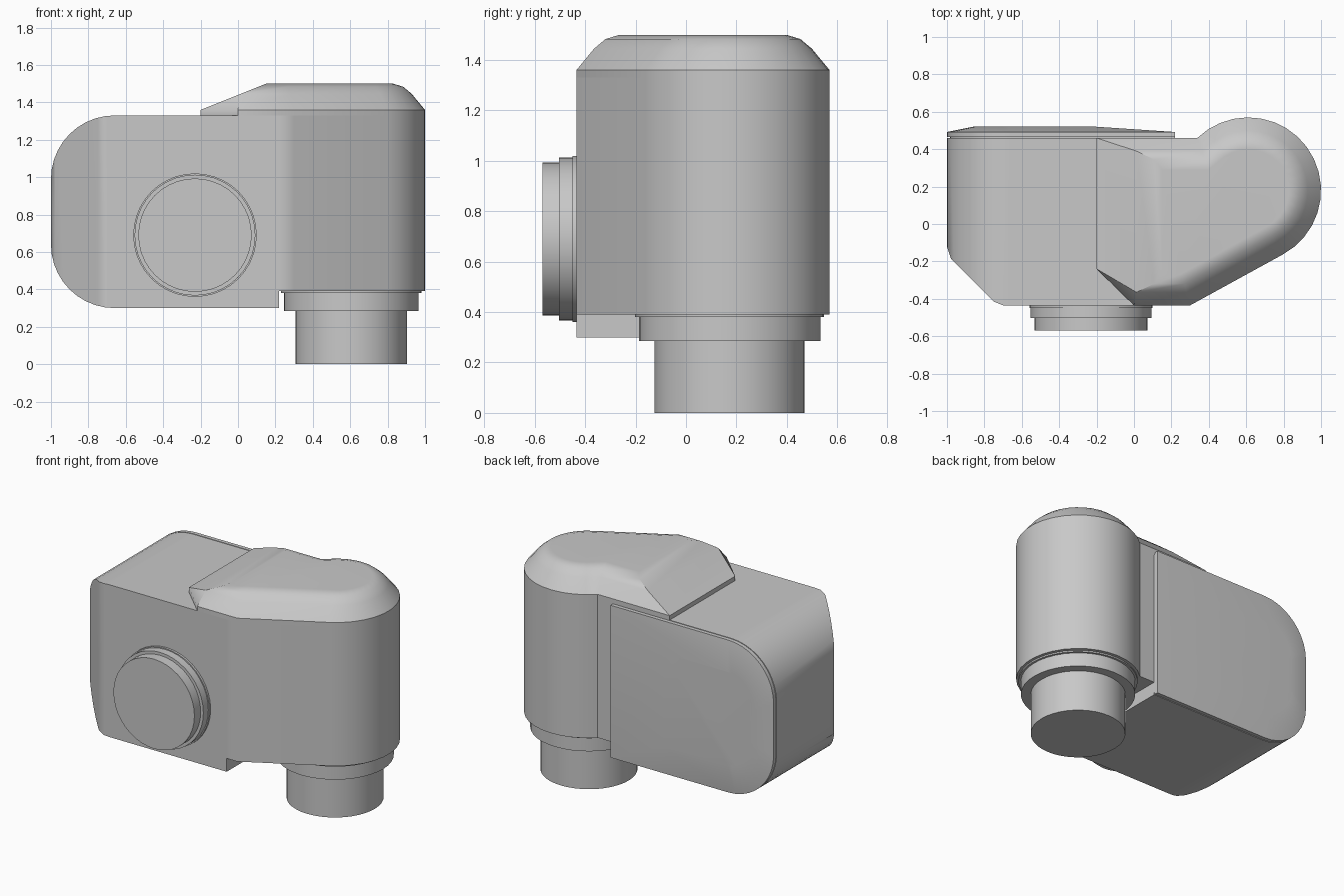
import bpy, bmesh
from math import sin, cos, pi, radians, atan2, acos, hypot, asin
from mathutils import Vector, Matrix

if "Cube" in bpy.data.objects:
    bpy.data.objects.remove(bpy.data.objects["Cube"], do_unlink=True)

grey = bpy.data.materials.new("light grey")
grey.use_nodes = True
grey.diffuse_color = (0.58, 0.58, 0.58, 1)
grey.node_tree.nodes["Principled BSDF"].inputs["Base Color"].default_value = grey.diffuse_color


def finish(name, bm):
    """Turn a bmesh into a smooth-shaded object with sharp edges kept."""
    bmesh.ops.remove_doubles(bm, verts=bm.verts, dist=0.0002)
    bmesh.ops.recalc_face_normals(bm, faces=bm.faces)
    mesh = bpy.data.meshes.new(name)
    bm.to_mesh(mesh)
    bm.free()
    mesh.materials.append(grey)
    ob = bpy.data.objects.new(name, mesh)
    bpy.context.collection.objects.link(ob)
    bpy.ops.object.select_all(action='DESELECT')
    ob.select_set(True)
    bpy.context.view_layer.objects.active = ob
    bpy.ops.object.shade_smooth_by_angle(angle=radians(35))
    ob.modifiers.new("even_shading", 'WEIGHTED_NORMAL').keep_sharp = True
    return ob


def loft(rings):
    """Skin equal-length rings of points and close both ends."""
    bm = bmesh.new()
    loops = [[bm.verts.new(p) for p in ring] for ring in rings]
    n = len(loops[0])
    for a, b in zip(loops, loops[1:]):
        for i in range(n):
            j = (i + 1) % n
            bm.faces.new((a[i], a[j], b[j], b[i]))
    bm.faces.new(loops[0])
    bm.faces.new(loops[-1])
    return bm


def turned(name, steps, place, n=40):
    """Stepped round part from (radius, height) pairs."""
    rings = [[place @ Vector((r * cos(2 * pi * i / n), r * sin(2 * pi * i / n), h))
              for i in range(n)] for r, h in steps]
    return finish(name, loft(rings))


# Side profile of the body: rounded at its right end, square at the other
X0, X1, Z0, Z1, FRONT, BACK = -1.0, 0.22, 0.30, 1.33, -0.435, 0.46
R = 0.34
profile = [(X1, Z0), (X1, Z1)]
for cz, start in ((Z1 - R, 90), (Z0 + R, 180)):
    for i in range(11):
        a = radians(start + 9 * i)
        profile.append((X0 + R + R * cos(a), cz + R * sin(a)))

# Body, with the front corner trimmed by planes into a rounded chamfer
bm = loft([[(x, y, z) for x, z in profile] for y in (FRONT, BACK)])
for point, angle in (((-1, -0.12), 18), ((-0.86, -0.305), 45), ((-0.70, FRONT), 68)):
    a = radians(angle)
    cut = bmesh.ops.bisect_plane(
        bm, geom=bm.verts[:] + bm.edges[:] + bm.faces[:], dist=1e-5,
        plane_co=(point[0], point[1], 0), plane_no=(-cos(a), -sin(a), 0), clear_outer=True)
    edges = [e for e in cut["geom_cut"] if isinstance(e, bmesh.types.BMEdge)]
    bmesh.ops.holes_fill(bm, edges=edges, sides=0)
finish("body", bm)


# Domed rear cover
def squeeze(y, xa, xb, za, zb):
    return [(xa + (x - X0) / (X1 - X0) * (xb - xa), y,
             za + (z - Z0) / (Z1 - Z0) * (zb - za)) for x, z in profile]


finish("rear_cover", loft([
    squeeze(0.45, X0 + 0.015, X1, Z0 + 0.015, Z1 - 0.015),
    squeeze(0.465, X0 + 0.015, X1, Z0 + 0.015, Z1 - 0.015),
    squeeze(0.466, X0, X1, Z0, Z1),
    squeeze(0.492, X0, X1, Z0, Z1),
    squeeze(0.52, -0.86, -0.2, 0.5, 1.13)]))

# Plan of the column: a round end blending by a tangent into the front face
CX, CY, CR, KNEE = 0.61, 0.18, 0.39, 0.30
dx, dy = KNEE - CX, FRONT - CY
a0 = atan2(dy, dx) + acos(CR / hypot(dx, dy))
a1 = pi - asin((BACK - CY) / CR)
SEG = 18
arc = [(CX + CR * cos(a0 + (a1 - a0) * i / SEG), CY + CR * sin(a0 + (a1 - a0) * i / SEG))
       for i in range(SEG + 1)]
plan = [(X1, FRONT), (KNEE, FRONT)] + arc + [(X1, BACK)]
finish("column", loft([[(x, y, z) for x, y in plan] for z in (0.39, Z1)]))

# Cap: the plan extended over the body, each side sloping inward
cap_plan = [(-0.2, -0.24), (0.0, FRONT), (KNEE, FRONT)] + arc + [(-0.2, BACK)]


def inset_ring(points, inset, z):
    n = len(points)
    lines = []
    for i in range(n):
        p, q = Vector(points[i]), Vector(points[(i + 1) % n])
        d = (q - p).normalized()
        normal = Vector((-d.y, d.x))
        amount = inset
        if i == n - 1:      # long slope over the body
            amount = max(0, z - 1.36) * 2.5
        elif i == 0:        # corner facet that dies out upward
            corner = Vector((-0.2 + max(0, z - 1.36) * 2.5, FRONT + inset))
            amount = max(0.85 * inset, normal.dot(corner - p))
        lines.append((normal, normal.dot(p) + amount))
    ring = []
    for i in range(n):
        (na, ca), (nb, cb) = lines[i - 1], lines[i]
        v = Matrix((na, nb)).inverted() @ Vector((ca, cb))
        ring.append((v.x, v.y, z))
    return ring


finish("cap", loft([inset_ring(cap_plan, d, z) for d, z in
                    ((0, Z1), (0, 1.36), (0.07, 1.445), (0.115, 1.483), (0.17, 1.5))]))

# Stepped post under the column
turned("post", [(0.375, 0.40), (0.375, 0.38), (0.36, 0.38), (0.36, 0.285),
                (0.298, 0.285), (0.298, 0)], Matrix.Translation((0.605, 0.173, 0)))

# Stepped round knob on the front
turned("front_knob", [(0.33, 0.40), (0.33, 0.45), (0.323, 0.45), (0.323, 0.503),
                      (0.303, 0.503), (0.303, 0.57)],
       Matrix.Translation((-0.23, 0, 0.69)) @ Matrix.Rotation(pi / 2, 4, 'X'))
